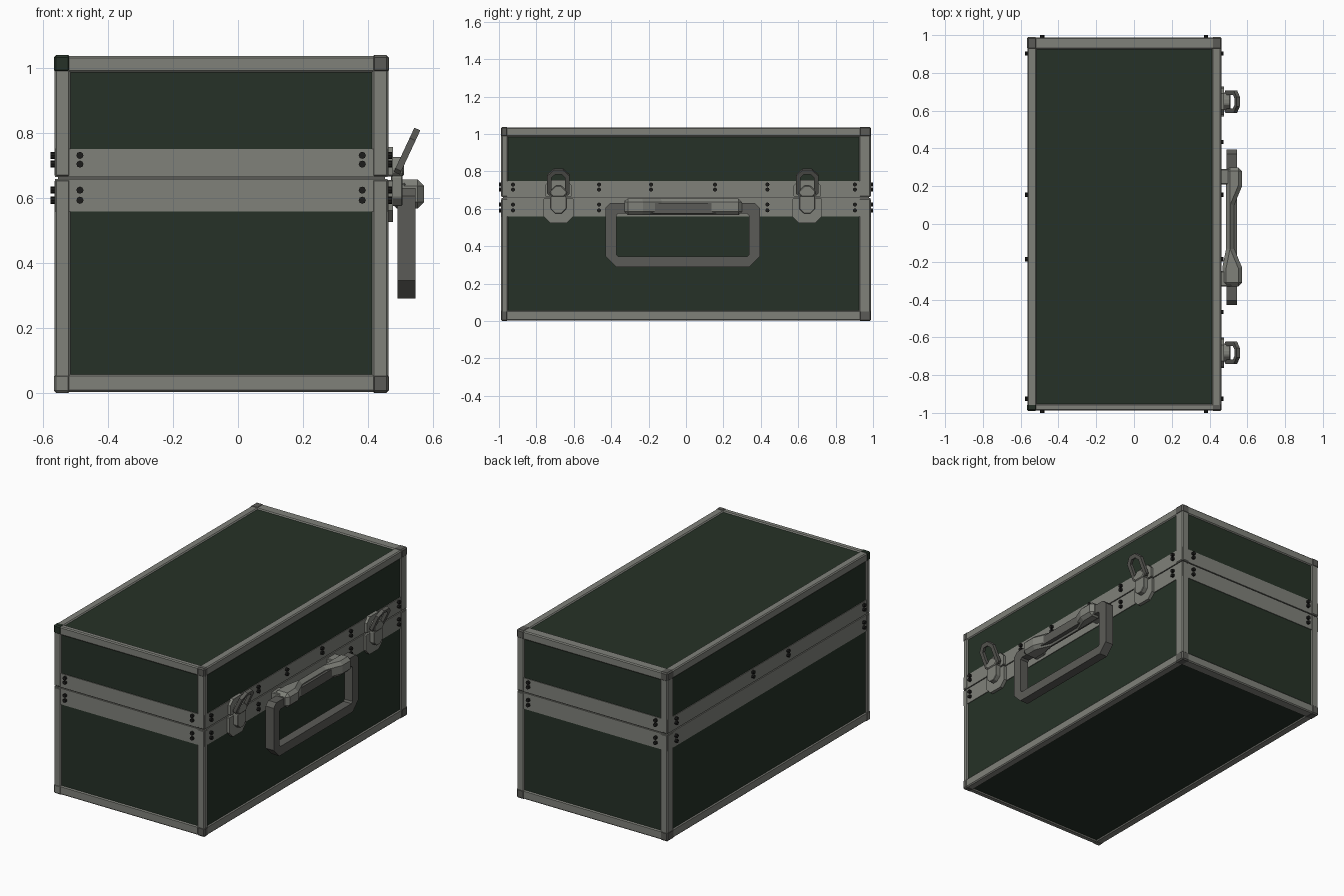
import bpy, bmesh, math
from mathutils import Matrix, Vector

if "Cube" in bpy.data.objects:
    bpy.data.objects.remove(bpy.data.objects["Cube"])


def material(name, rgb):
    m = bpy.data.materials.new(name)
    m.diffuse_color = (*rgb, 1)
    m.use_nodes = True
    m.node_tree.nodes["Principled BSDF"].inputs["Base Color"].default_value = m.diffuse_color
    return m


GREEN = material("dark_green", (0.019, 0.031, 0.020))
GREY = material("metal_grey", (0.215, 0.22, 0.195))
DARK = material("dark_metal", (0.105, 0.105, 0.095))
BLACK = material("rivet_black", (0.012, 0.012, 0.011))


def finish(name, bm, mat, bevel=0):
    bmesh.ops.recalc_face_normals(bm, faces=bm.faces)
    me = bpy.data.meshes.new(name)
    bm.to_mesh(me)
    bm.free()
    me.materials.append(mat)
    ob = bpy.data.objects.new(name, me)
    bpy.context.collection.objects.link(ob)
    if bevel:
        mod = ob.modifiers.new("bevel", 'BEVEL')
        mod.width, mod.segments = bevel, 1
    return ob


def box(name, x, y, z, mat, bevel=0):
    bm = bmesh.new()
    lo, hi = Vector((x[0], y[0], z[0])), Vector((x[1], y[1], z[1]))
    mtx = Matrix.Translation((lo + hi) / 2) @ Matrix.Diagonal((*(hi - lo), 1))
    bmesh.ops.create_cube(bm, size=1, matrix=mtx)
    return finish(name, bm, mat, bevel)


def prism(name, pts, to3d, a, b, mat, bevel=0):
    """Extrude a 2D profile from depth a to depth b."""
    bm = bmesh.new()
    f, g = [[bm.verts.new(to3d(u, v, d)) for u, v in pts] for d in (a, b)]
    bm.faces.new(f)
    bm.faces.new(g)
    for i in range(len(pts)):
        j = (i + 1) % len(pts)
        bm.faces.new((f[i], f[j], g[j], g[i]))
    return finish(name, bm, mat, bevel)


def ring(name, outer, inner, to3d, a, b, mat):
    """Extruded frame between two outlines with equal point counts."""
    bm = bmesh.new()
    o, i, p, q = [[bm.verts.new(to3d(u, v, d)) for u, v in pts]
                  for pts, d in ((outer, a), (inner, a), (inner, b), (outer, b))]
    n = len(outer)
    for k in range(n):
        j = (k + 1) % n
        for s, t in ((o, i), (i, p), (p, q), (q, o)):
            bm.faces.new((s[k], s[j], t[j], t[k]))
    return finish(name, bm, mat)


def octagon(y0, y1, z0, z1, c, d):
    """Rectangle with lower corners cut by c and upper corners by d."""
    return [(y0 + c, z0), (y1 - c, z0), (y1, z0 + c), (y1, z1 - d),
            (y1 - d, z1), (y0 + d, z1), (y0, z1 - d), (y0, z0 + c)]


def yz(u, v, d):
    return (d, u, v)


# Outer limits, inner panel limits
X0, X1, Y0, Y1, H = -0.566, 0.464, -0.99, 0.99, 1.038
PX0, PX1, PY0, PY1 = -0.515, 0.412, -0.952, 0.925
PZ0, PZ1 = 0.057, 0.985
S0, S1 = 0.657, 0.663
E = 0.002

# Panels and the lip in the split
I = 0.008
box("lower_panels", (X0 + I, X1 - I), (Y0 + I, Y1 - I), (I, 0.62), GREEN)
box("lid_panels", (X0 + I, X1 - I), (Y0 + I, Y1 - I), (0.70, H - I), GREEN)
box("lip", (X0 + .012, X1 - .012), (Y0 + .012, Y1 - .012), (0.6, 0.72), DARK)

# Metal bands on both sides of the split
for name, z in (("lower_band", (0.558, S0)), ("lid_band", (S1, 0.749))):
    box(name, (X0 + 2 * E, X1 - 2 * E), (Y0 + 2 * E, Y1 - 2 * E), z, GREY)

# Edge strips, posts and corner caps
xs = {"left": (X0, PX0), "right": (PX1, X1)}
ys = {"front": (Y0, PY0), "back": (PY1, Y1)}
zs = {"bottom": (0, PZ0), "top": (PZ1, H)}


def inset(r):
    return (r[0] + E, r[1] - E)


full_x, full_y = (X0 + .01, X1 - .01), (Y0 + .01, Y1 - .01)
for zn, z in zs.items():
    zi = (z[0] + E, z[1]) if zn == "bottom" else (z[0], z[1] - E)
    for xn, x in xs.items():
        xi = (x[0] + E, x[1]) if xn == "left" else (x[0], x[1] - E)
        box(f"{zn}_{xn}_strip", xi, full_y, zi, GREY, 0.006)
    for yn, y in ys.items():
        yi = (y[0] + E, y[1]) if yn == "front" else (y[0], y[1] - E)
        box(f"{zn}_{yn}_strip", full_x, yi, zi, GREY, 0.006)
for xn, x in xs.items():
    for yn, y in ys.items():
        xi = (x[0] + E, x[1]) if xn == "left" else (x[0], x[1] - E)
        yi = (y[0] + E, y[1]) if yn == "front" else (y[0], y[1] - E)
        box(f"lower_{xn}_{yn}_post", xi, yi, (.01, S0), GREY, 0.006)
        box(f"lid_{xn}_{yn}_post", xi, yi, (S1, H - .01), GREY, 0.006)
        for zn, z in zs.items():
            mat = DARK
            if (xn, yn) == ("left", "front"):
                mat = GREEN if zn == "top" else GREY
            box(f"{zn}_{xn}_{yn}_corner", x, y, z, mat, 0.007)


# Rivets
def rivet(pos, axis):
    bm = bmesh.new()
    rot = Matrix.Rotation(math.pi / 2, 4, 'Y' if axis == 'x' else 'X')
    bmesh.ops.create_cone(bm, cap_ends=True, segments=8, radius1=.011,
                          radius2=.011, depth=.02,
                          matrix=Matrix.Translation(pos) @ rot)
    finish("rivet", bm, BLACK)


UP, LOW = (0.73, 0.703), (0.623, 0.592)
for z in UP + LOW:
    for x in (-0.486, 0.382):
        for y in (Y0, Y1):
            rivet((x, y, z), 'y')
    for y in (-0.925, 0.903):
        for x in (X0, X1):
            rivet((x, y, z), 'x')
    for y in (-0.465, 0.435):
        rivet((X1, y, z), 'x')
for z in UP:
    for y in (-0.187, 0.155):
        for x in (X0, X1):
            rivet((x, y, z), 'x')

# Latches
tilt = math.radians(25)
for yc in (-0.682, 0.648):
    prism("latch_plate", octagon(yc - .08, yc + .08, 0.525, 0.655, .035, .004),
          yz, X1 - .01, 0.476, GREY)
    prism("latch_upper_plate", octagon(yc - .072, yc + .072, 0.665, 0.755, .004, .03),
          yz, X1 - .01, 0.476, GREY)
    prism("latch_lever", octagon(yc - .042, yc + .042, 0.575, 0.668, .025, .004),
          yz, 0.47, 0.505, GREY, 0.006)
    prism("latch_hook", octagon(yc - .045, yc + .045, 0.665, 0.725, .015, .03),
          yz, 0.47, 0.51, GREY, 0.005)

    def loop_frame(u, v, d):
        return (0.488 + v * math.sin(tilt) + d * math.cos(tilt), u,
                0.675 + v * math.cos(tilt) - d * math.sin(tilt))
    ring("latch_loop", octagon(yc - .06, yc + .06, 0, .15, .012, .035),
         octagon(yc - .036, yc + .036, .02, .126, .008, .02),
         loop_frame, -0.010, 0.010, DARK)

# Handle: swinging bail and grip mount
ring("handle_bail", octagon(-0.43, 0.395, 0.29, 0.63, 0.055, 0.025),
     octagon(-0.372, 0.336, 0.345, 0.575, 0.01, 0.01), yz, 0.49, 0.545, DARK)
grip = [(0.468, -0.33), (0.572, -0.33), (0.572, -0.23), (0.53, -0.13),
        (0.53, 0.1), (0.572, 0.2), (0.572, 0.3), (0.488, 0.3),
        (0.488, -0.13), (0.468, -0.23)]
prism("handle_grip", grip, lambda u, v, d: (u, v, d), 0.566, 0.656, GREY, 0.02)
for y in (-0.29, 0.25):
    box("handle_bracket", (X1 - .01, 0.515), (y - .04, y + .04),
        (0.576, 0.645), GREY, 0.004)
